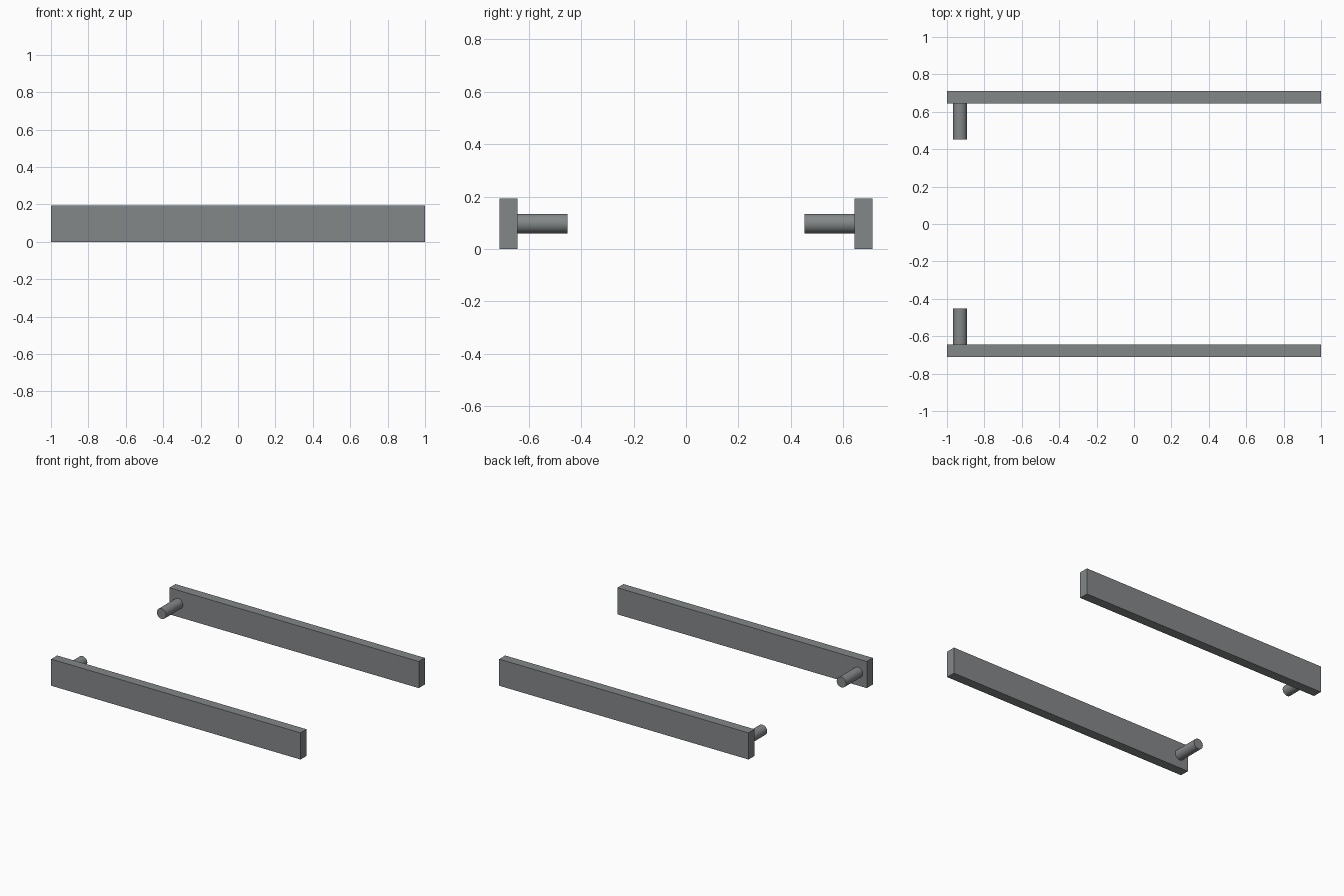
import bpy
import math

if "Cube" in bpy.data.objects:
    bpy.data.objects.remove(bpy.data.objects["Cube"])

steel = bpy.data.materials.new("grey_steel")
steel.diffuse_color = (0.23, 0.245, 0.25, 1)
steel.use_nodes = True
steel.node_tree.nodes["Principled BSDF"].inputs["Base Color"].default_value = steel.diffuse_color

Y_IN, Y_OUT, HEIGHT = 0.643, 0.712, 0.193   # bar faces and height
PIN_X, PIN_R, PIN_END = -0.93, 0.0375, 0.452


def bar(name, side):
    # Long flat rail standing on the ground
    bpy.ops.mesh.primitive_cube_add(size=1, location=(0, side * (Y_IN + Y_OUT) / 2, HEIGHT / 2))
    ob = bpy.context.object
    ob.name = name
    ob.scale = (2, Y_OUT - Y_IN, HEIGHT)
    bpy.ops.object.transform_apply(location=False, rotation=False, scale=True)
    ob.data.materials.append(steel)


def pin(name, side):
    # Round peg pointing inwards, seated slightly in the rail
    y_root = Y_IN + 0.005
    bpy.ops.mesh.primitive_cylinder_add(
        vertices=48, radius=PIN_R, depth=y_root - PIN_END,
        location=(PIN_X, side * (y_root + PIN_END) / 2, HEIGHT / 2),
        rotation=(math.pi / 2, 0, 0))
    ob = bpy.context.object
    ob.name = name
    ob.data.materials.append(steel)
    bpy.ops.object.shade_smooth_by_angle(angle=math.radians(30))


for label, side in (("front", -1), ("back", 1)):
    bar(label + "_rail", side)
    pin(label + "_peg", side)
